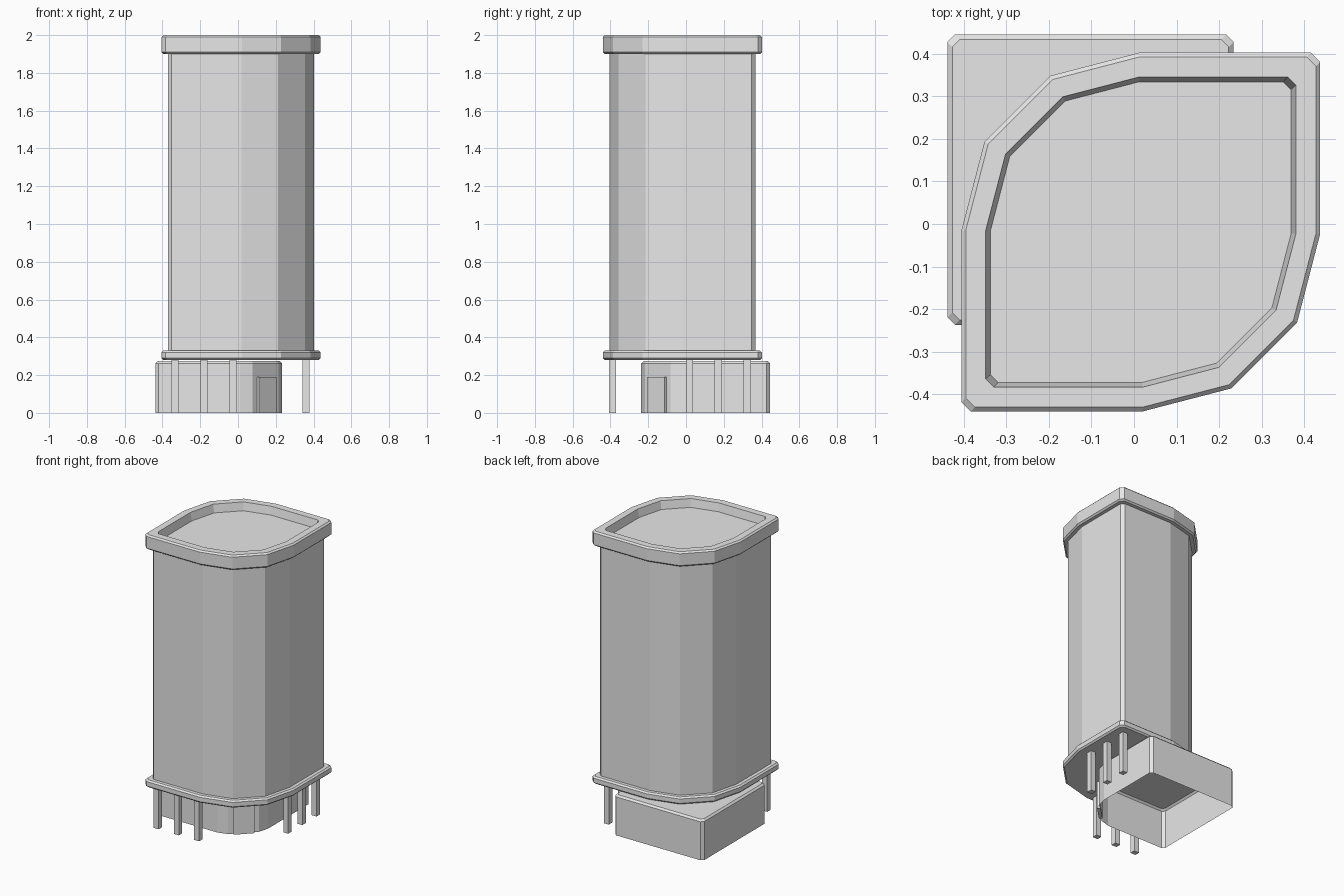
import bpy, bmesh
from math import radians
from mathutils import Vector, Matrix

cube = bpy.data.objects.get("Cube")
if cube:
    bpy.data.objects.remove(cube, do_unlink=True)

grey = bpy.data.materials.new("plain_grey")
grey.use_nodes = True
colour = (0.8, 0.8, 0.8, 1)
grey.diffuse_color = colour
grey.node_tree.nodes["Principled BSDF"].inputs["Base Color"].default_value = colour


def add_object(name, bm):
    mesh = bpy.data.meshes.new(name)
    bm.to_mesh(mesh)
    bm.free()
    mesh.materials.append(grey)
    obj = bpy.data.objects.new(name, mesh)
    bpy.context.collection.objects.link(obj)
    return obj


def loft(name, outline, centre, rings, close_bottom=True):
    """Stack scaled copies of an outline; rings are (scale, z)."""
    bm = bmesh.new()
    layers = [[bm.verts.new((centre[0] + x * s, centre[1] + y * s, z))
               for x, y in outline] for s, z in rings]
    n = len(outline)
    for low, high in zip(layers, layers[1:]):
        for i in range(n):
            j = (i + 1) % n
            bm.faces.new((low[i], low[j], high[j], high[i]))
    bm.faces.new(layers[-1])
    if close_bottom:
        bm.faces.new(layers[0][::-1])
    return add_object(name, bm)


def box(name, centre, size, turn=0):
    bm = bmesh.new()
    place = (Matrix.Translation(centre) @ Matrix.Rotation(radians(turn), 4, 'Z')
             @ Matrix.Diagonal((*size, 1)))
    bmesh.ops.create_cube(bm, size=1, matrix=place)
    return add_object(name, bm)


# Leaf-shaped outline: half of it, turned half a revolution for the rest
half = [(-0.421, -0.399), (-0.399, -0.421), (0.004, -0.421),
        (0.212, -0.367), (0.367, -0.212), (0.421, -0.004)]
leaf = half + [(-x, -y) for x, y in half]
mid = (0.016, -0.019)

# Column, upper rim with recessed top, lower flange
loft("column", leaf, mid, [(0.92, 0.32), (0.92, 1.91)])
loft("upper_rim", leaf, mid, [(0.976, 1.9), (1, 1.91), (1, 1.99), (0.976, 2),
                              (0.865, 2), (0.838, 1.945)])
loft("lower_flange", leaf, mid, [(0.976, 0.28), (1, 0.29), (1, 0.32), (0.976, 0.33)])

# Hollow socket, open underneath, with one blunt corner
socket = [(-0.318, -0.341), (0.112, -0.341), (0.18, -0.322), (0.317, -0.185),
          (0.336, -0.115), (0.336, 0.323), (0.318, 0.341), (-0.318, 0.341),
          (-0.336, 0.323), (-0.336, -0.323)]
loft("socket", socket, (-0.102, 0.104), [(1, 0), (1, 0.262), (0.965, 0.274)],
     close_bottom=False)

# Small plate on the blunt corner
box("socket_plate", (0.15, -0.152, 0.095), (0.13, 0.022, 0.19), 45)

# Two rows of three pins
for i in range(3):
    step = 0.153 * i
    box("front_pin", (-0.333 + step, -0.389, 0.142), (0.038, 0.036, 0.284))
    box("left_pin", (0.36, 0.018 + step, 0.142), (0.036, 0.038, 0.284))
